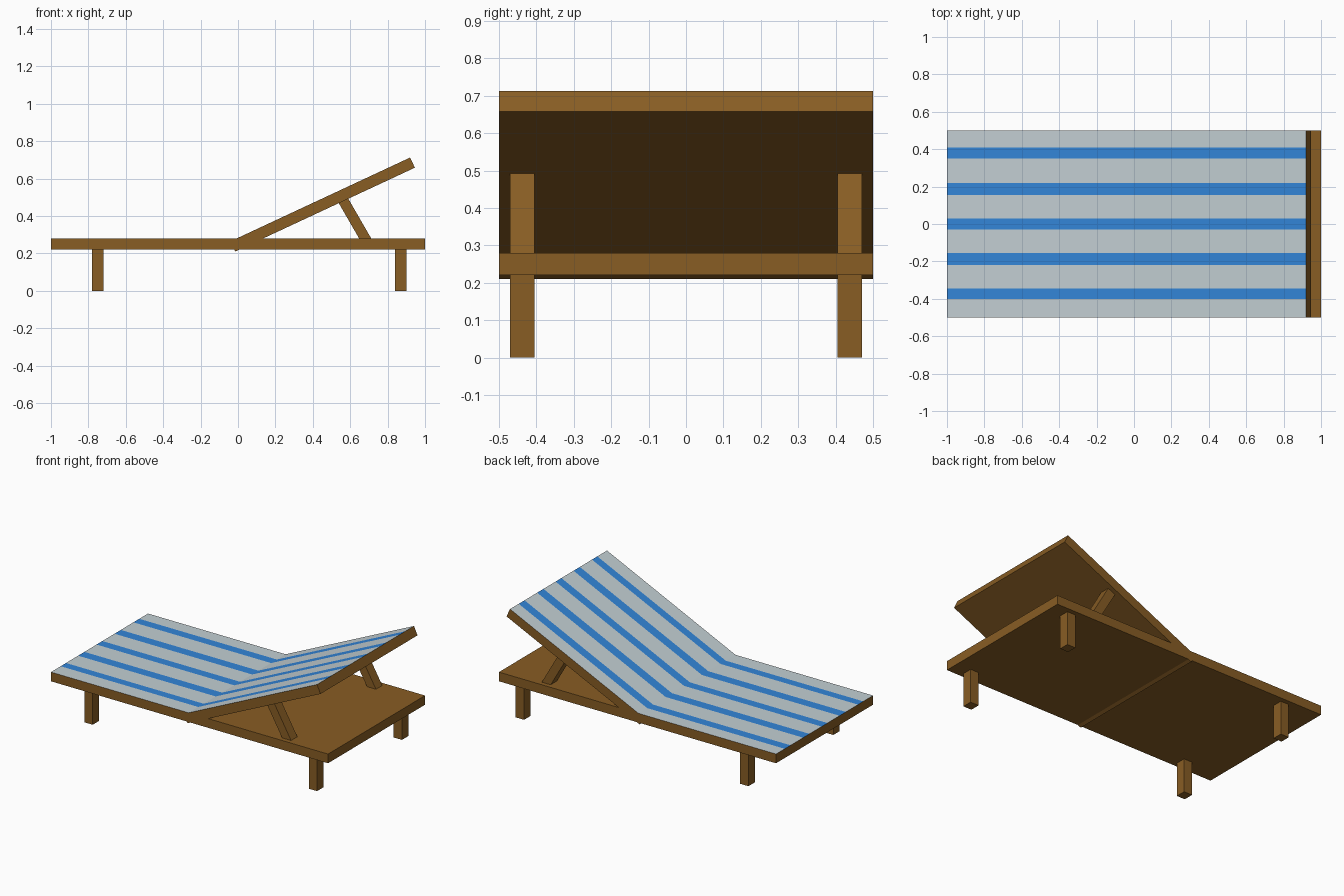
import bpy, bmesh, math
from mathutils import Matrix, Vector

if "Cube" in bpy.data.objects:
    bpy.data.objects.remove(bpy.data.objects["Cube"])


def material(name, rgb):
    m = bpy.data.materials.new(name)
    lin = [((c / 255 + 0.055) / 1.055) ** 2.4 for c in rgb]
    m.diffuse_color = (*lin, 1)
    m.use_nodes = True
    m.node_tree.nodes["Principled BSDF"].inputs["Base Color"].default_value = m.diffuse_color
    return m


WOOD = material("wood", (136, 93, 36))
CLOTH = material("pale cloth", (195, 207, 211))
BLUE = material("blue stripe", (51, 134, 217))

STRIPES = [(-0.4, -0.345), (-0.22, -0.155), (-0.03, 0.03), (0.155, 0.22), (0.35, 0.41)]


def box(name, lo, hi, cloth_to=None):
    """Wooden box; its top face is striped cloth up to x = cloth_to."""
    bm = bmesh.new()
    lo, hi = Vector(lo), Vector(hi)
    bmesh.ops.create_cube(bm, size=1, matrix=Matrix.Translation((lo + hi) / 2)
                          @ Matrix.Diagonal((*(hi - lo), 1)))
    mats = [WOOD]
    if cloth_to is not None:
        mats += [CLOTH, BLUE]
        cuts = [((0, y, 0), (0, 1, 0)) for s in STRIPES for y in s]
        if cloth_to < hi.x:
            cuts.append(((cloth_to, 0, 0), (1, 0, 0)))
        for co, no in cuts:
            bmesh.ops.bisect_plane(bm, geom=bm.verts[:] + bm.edges[:] + bm.faces[:],
                                   plane_co=co, plane_no=no)
        bm.normal_update()
        for f in bm.faces:
            c = f.calc_center_median()
            if f.normal.z > 0.9 and c.x < cloth_to:
                f.material_index = 2 if any(a < c.y < b for a, b in STRIPES) else 1
    me = bpy.data.meshes.new(name)
    bm.to_mesh(me)
    bm.free()
    for m in mats:
        me.materials.append(m)
    ob = bpy.data.objects.new(name, me)
    bpy.context.collection.objects.link(ob)
    return ob


# Flat bed, cloth on the foot half
box("bed", (-1, -0.5, 0.22), (1, 0.5, 0.28), cloth_to=0.0)

# Raised backrest, hinged at the middle of the bed
back = box("backrest", (0, -0.5, 0), (1.06, 0.5, 0.06), cloth_to=1.06)
back.location = (-0.015, 0, 0.21)
back.rotation_euler.y = -math.radians(25)

for side, y in (("front", -0.4375), ("back", 0.4375)):
    # Legs
    for end, x in (("foot", -0.75), ("head", 0.87)):
        box(f"{side}_{end}_leg", (x - 0.03, y - 0.0325, 0), (x + 0.03, y + 0.0325, 0.22))
    # Slanted struts holding up the backrest
    strut = box(f"{side}_strut", (-0.028, -0.0325, -0.14), (0.028, 0.0325, 0.14))
    strut.location = (0.625, y, 0.375)
    strut.rotation_euler.y = -math.radians(30)
